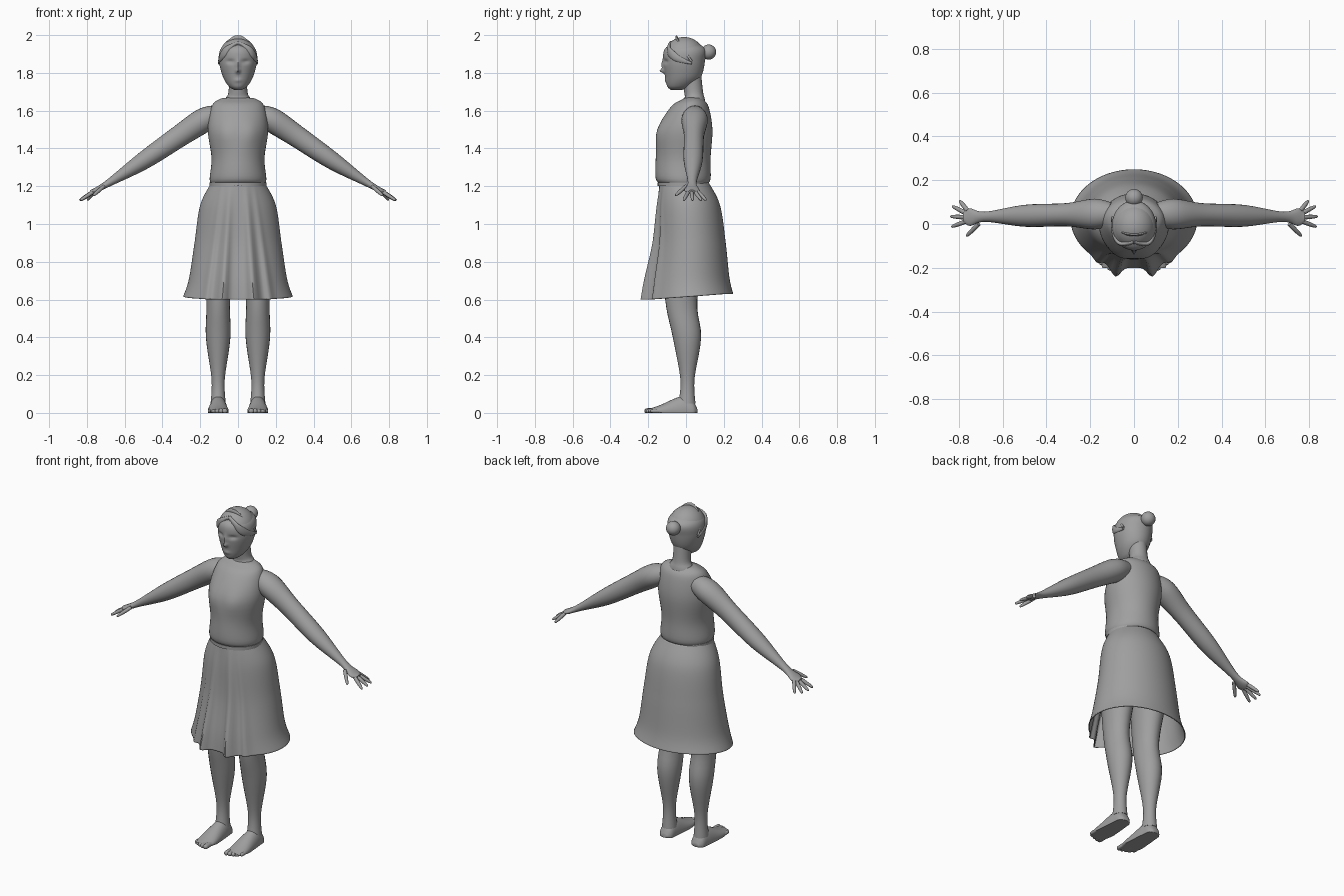
import bpy
import bmesh
import math
from mathutils import Matrix, Vector

default_cube = bpy.data.objects.get("Cube")
if default_cube:
    bpy.data.objects.remove(default_cube, do_unlink=True)

colour = (.35, .35, .35, 1)
grey = bpy.data.materials.new("plain grey")
grey.use_nodes = True
grey.diffuse_color = colour
grey.node_tree.nodes["Principled BSDF"].inputs["Base Color"].default_value = colour

side_axis, depth_axis, height_axis = Matrix.Identity(3)


def finish(name, bm, mirror=False):
    bmesh.ops.recalc_face_normals(bm, faces=bm.faces)
    mesh = bpy.data.meshes.new(name)
    bm.to_mesh(mesh)
    bm.free()
    mesh.materials.append(grey)
    part = bpy.data.objects.new(name, mesh)
    bpy.context.scene.collection.objects.link(part)
    bpy.ops.object.select_all(action='DESELECT')
    part.select_set(True)
    bpy.context.view_layer.objects.active = part
    bpy.ops.object.shade_smooth_by_angle(angle=math.radians(60))
    if mirror:
        part.modifiers.new("mirror", 'MIRROR').use_mirror_merge = False
    return part


def smooth(rows, steps):
    """Pass a soft curve through the rows."""
    padded = [rows[0], *rows, rows[-1]]
    result = []
    for before, start, end, after in zip(padded, padded[1:], padded[2:], padded[3:]):
        for step in range(steps):
            t = step / steps
            ease = t * t * (3 - 2 * t)
            leave, arrive = t * (1 - t) ** 2 / 2, t * t * (t - 1) / 2
            result.append([p + (q - p) * ease + (q - o) * leave + (r - p) * arrive
                           for o, p, q, r in zip(before, start, end, after)])
    return result + [list(rows[-1])]


def skin(bm, rings, closed=True):
    for lower, upper in zip(rings, rings[1:]):
        for j in range(len(lower)):
            bm.faces.new((lower[j - 1], lower[j], upper[j], upper[j - 1]))
    if closed:
        bm.faces.new(rings[0])
        bm.faces.new(rings[-1])


def add_tube(bm, rows, side, along=None, sides=24, steps=5, shape=None, closed=True):
    """Each row is a centre, a radius along side and a radius across it."""
    rows = smooth(rows, steps)
    centres = [Vector(row[:3]) for row in rows]
    rings = []
    for i, (centre, row) in enumerate(zip(centres, rows)):
        ahead, behind = centres[min(i + 1, len(rows) - 1)], centres[max(i - 1, 0)]
        tangent = along or (ahead - behind).normalized()
        u = (side - tangent * side.dot(tangent)).normalized()
        v = tangent.cross(u)
        ring = []
        for j in range(sides):
            angle = math.tau * j / sides
            point = centre + u * math.cos(angle) * row[3] + v * math.sin(angle) * row[4]
            ring.append(bm.verts.new(shape(point) if shape else point))
        rings.append(ring)
    skin(bm, rings, closed)


def tube(name, rows, side, mirror=False, **options):
    bm = bmesh.new()
    add_tube(bm, rows, side, **options)
    return finish(name, bm, mirror)


def upright(name, rows, x=0, mirror=False, **options):
    """Each row is a height, half width, front edge and back edge."""
    rows = [(x, (front + back) / 2, z, width, (back - front) / 2)
            for z, width, front, back in rows]
    return tube(name, rows, side_axis, mirror, along=height_axis, **options)


def bump(across, across_size, up=0, up_size=1):
    return math.exp(-(across / across_size) ** 2 - (up / up_size) ** 2)


# Head with eye sockets, nose and lips moulded into the front
def face(point):
    x, z = abs(point.x), point.z
    if point.y < -.03:
        eye_socket = bump(x - .04, .02, z - 1.86, .01)
        nose_bridge = bump(x, .01, z - 1.84, .03)
        nose_tip = bump(x, .01, z - 1.81, .01)
        lips = bump(x, .02, z - 1.76, .01)
        point.y += (eye_socket - nose_bridge - 2 * nose_tip - lips / 2) / 90
    return point


upright("head", [(1.71, .02, -.08, -.02), (1.73, .05, -.1, .03), (1.78, .08, -.11, .08),
                 (1.86, .1, -.12, .1), (1.93, .09, -.11, .1), (1.98, .02, -.03, .01)],
        sides=72, steps=10, shape=face)
upright("neck", [(1.6, .11, -.05, .11), (1.66, .07, -.01, .1),
                 (1.7, .05, -.01, .09), (1.8, .05, -.03, .08)])

# Hair cap whose edge drops from the parting to the nape
bm = bmesh.new()
rings = []
columns, levels = 48, 20
for level in range(1, levels + 1):
    ring = []
    for column in range(columns):
        turn = math.tau * column / columns
        backward = (1 - math.cos(turn)) / 2
        hairline = math.acos(.7 - math.sqrt(backward) - backward ** 3 / 2)
        tilt = hairline * level / levels
        reach = math.sin(tilt)
        ring.append(bm.verts.new((.1 * reach * math.sin(turn),
                                  -.01 - .11 * reach * math.cos(turn),
                                  1.88 + .11 * math.cos(tilt))))
    rings.append(ring)
skin(bm, rings)
finish("hair_cap", bm)
tube("hair_lock", [(0, -.08, 1.96, .01, .01), (.06, -.09, 1.92, .02, .01),
                   (.09, -.05, 1.88, .02, .01), (.1, .03, 1.85, .005, .005)],
     height_axis, mirror=True)

bm = bmesh.new()
bmesh.ops.create_uvsphere(bm, u_segments=24, v_segments=16, radius=.04,
                          matrix=Matrix.Translation((0, .12, 1.91)))
finish("hair_bun", bm)

# Thin headband rising to a point
band = []
for i in range(levels + 1):
    turn = math.pi * i / levels
    rise = math.sin(turn)
    peak = .01 * bump(math.cos(turn), .5)
    band.append((.1 * math.cos(turn), .03 - .08 * rise, 1.86 + .115 * rise + peak,
                 .006, .005 + peak))
tube("headband", band, depth_axis, sides=8, steps=1)


# Sleeveless top
def bust(point):
    if point.y < 0:
        point.y -= .01 * bump(abs(point.x) - .07, .05, point.z - 1.48, .06)
    return point


upright("sleeveless_top", [(1.21, .14, -.13, .11), (1.24, .15, -.16, .13),
                           (1.35, .14, -.16, .13), (1.5, .16, -.15, .14),
                           (1.62, .14, -.08, .12), (1.66, .1, -.02, .09),
                           (1.67, .05, 0, .08)], sides=64, shape=bust)
upright("waistband", [(1.2, .15, -.15, .12), (1.22, .15, -.15, .12)], sides=48)

# Flared skirt with front folds and a hem that dips at the front
waist, hem = 1.22, .6


def folds(point):
    drop = max(0, (waist - point.z) / (waist - hem))
    width = .14 * (1 + drop)
    if point.y < 0:
        for place, size, depth in ((.3, .11, .05), (.6, .07, .02)):
            point.y -= depth * drop * bump(abs(point.x) / width - place, size)
    backward = min(1, max(0, .5 + point.y / .4))
    point.z += .03 * drop ** 4 * backward
    return point


skirt = upright("skirt", [(waist, .14, -.14, .12), (1.1, .2, -.15, .18), (.9, .23, -.16, .21),
                          (.7, .26, -.19, .23), (hem, .29, -.2, .25)],
                sides=128, steps=8, shape=folds, closed=False)
skirt.modifiers.new("cloth", 'SOLIDIFY').thickness = .005

# Legs, feet and toes
leg_x = .105
upright("leg", [(.05, .04, -.04, .05), (.18, .035, -.03, .045), (.4, .065, -.07, .08),
                (.6, .063, -.11, .06), (.9, .09, -.12, .12), (1.1, .08, -.11, .12)],
        x=leg_x, mirror=True)


def grounded(point):
    point.z = max(point.z, 0)
    return point


sole = [(.06, .02, .01), (.04, .04, .05), (0, .045, .08), (-.05, .05, .07),
        (-.14, .055, .03), (-.2, .04, .01)]
tube("foot", [(leg_x, y, .01, width, height) for y, width, height in sole],
     side_axis, mirror=True, along=-depth_axis, shape=grounded)
bm = bmesh.new()
for i in range(5):
    x, tip, radius = .07 + .02 * i, -.22 + i * i / 500, .014 - i / 900
    add_tube(bm, [(x, tip + .06, .01, radius, radius), (x, tip + .01, .01, radius, radius),
                  (x, tip, .01, radius / 4, radius / 4)],
             side_axis, along=-depth_axis, sides=12, shape=grounded)
finish("toes", bm, mirror=True)

# Arms with flattened palms
arm = [(.1, 1.58, .05, .05), (.18, 1.55, .07, .065), (.31, 1.465, .053, .058),
       (.5, 1.335, .05, .047), (.68, 1.22, .023, .02), (.75, 1.18, .04, .014),
       (.78, 1.17, .02, .01)]
tube("arm", [(x, .05 - x / 40, z, depth, thickness) for x, z, depth, thickness in arm],
     depth_axis, mirror=True)

# Fingers fan out from the palm, the last one being the thumb
bm = bmesh.new()
for i in range(5):
    thumb = i == 4
    fan = .9 - .42 * i
    length = .06 if i == 0 else .08
    base = Vector((.71 if thumb else .76, .06 - .015 * i, 1.2 if thumb else 1.175))
    reach = Vector((math.cos(fan) * length, math.sin(fan) * length, -.05))
    add_tube(bm, [(*(base + reach * part), radius, radius)
                  for part, radius in ((0, .01), (.5, .01), (.9, .007), (1, .002))],
             height_axis, sides=12)
finish("fingers", bm, mirror=True)
